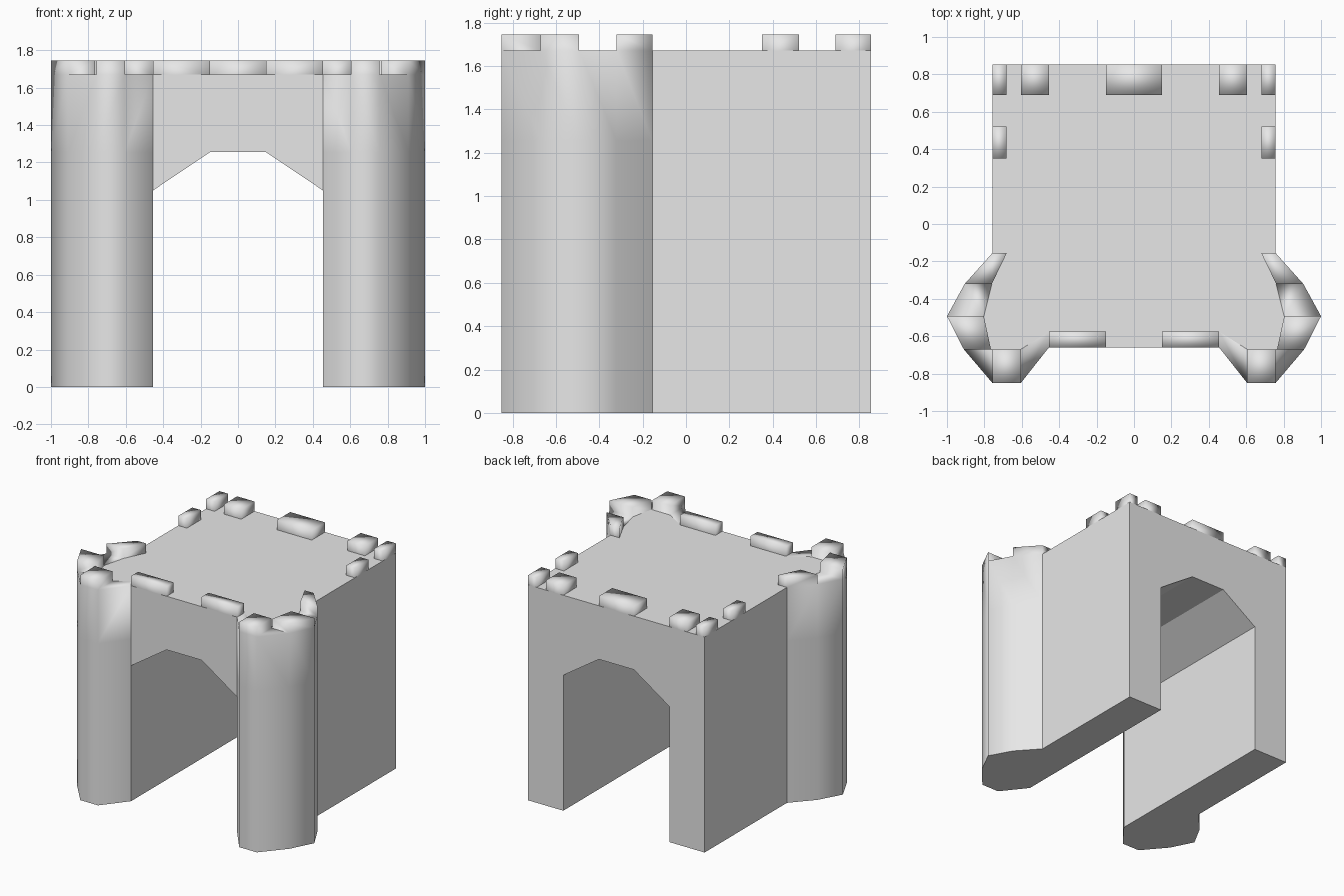
import bpy, bmesh
from mathutils import Vector

if "Cube" in bpy.data.objects:
    bpy.data.objects.remove(bpy.data.objects["Cube"], do_unlink=True)

stone = bpy.data.materials.new("grey_stone")
stone.use_nodes = True
stone.diffuse_color = (0.8, 0.8, 0.8, 1)
stone.node_tree.nodes["Principled BSDF"].inputs["Base Color"].default_value = (0.8, 0.8, 0.8, 1)

# Main dimensions
DECK, TOP, ARCH, SPRING = 1.67, 1.745, 1.255, 1.05
SIDE, GATE, CROWN = 0.757, 0.455, 0.15
BACK, FRONT = 0.853, -0.66

# Tower plan, from the side wall round to the gate: outer and inner edge of the parapet
OUTER = [(SIDE, -0.155), (0.905, -0.32), (1.0, -0.493), (0.91, -0.67),
         (SIDE, -0.85), (0.605, -0.85), (GATE, FRONT)]
INNER = [(0.68, -0.155), (0.76, -0.32), (0.803, -0.493), (0.765, -0.67),
         (SIDE, -0.67), (0.605, -0.67), (GATE, -0.575)]


def face(bm, coords, outward):
    """Add one face turned towards the outward direction."""
    f = bm.faces.new([bm.verts.new(c) for c in coords])
    f.normal_update()
    if f.normal.dot(Vector(outward)) < 0:
        f.normal_flip()


def at(points, z):
    return [(x, y, z) for x, y in points]


def wall(bm, a, b, z0, z1, outward):
    face(bm, [(*a, z0), (*b, z0), (*b, z1), (*a, z1)], outward)


def merlon(bm, plan):
    """Raised block on the deck, open underneath."""
    centre = sum((Vector(p) for p in plan), Vector((0, 0))) / len(plan)
    face(bm, at(plan, TOP), (0, 0, 1))
    for a, b in zip(plan, plan[1:] + plan[:1]):
        mid = (Vector(a) + Vector(b)) / 2 - centre
        wall(bm, a, b, DECK, TOP, (*mid, 0))


def finish(bm, name, smooth, mirror=True):
    bmesh.ops.remove_doubles(bm, verts=bm.verts, dist=0.0005)
    mesh = bpy.data.meshes.new(name)
    for f in bm.faces:
        f.smooth = smooth
    bm.to_mesh(mesh)
    bm.free()
    mesh.materials.append(stone)
    obj = bpy.data.objects.new(name, mesh)
    bpy.context.collection.objects.link(obj)
    if mirror:
        obj.modifiers.new("mirror", "MIRROR")
    return obj


# Gatehouse: flat walls, arched passage, deck and leg undersides
bm = bmesh.new()
arch = [(0, ARCH), (CROWN, ARCH), (GATE, SPRING), (GATE, 0)]
front = arch[:3] + [(GATE, DECK), (0, DECK)]
back = arch + [(SIDE, 0), (SIDE, DECK), (0, DECK)]
face(bm, [(x, FRONT, z) for x, z in front], (0, -1, 0))
face(bm, [(x, BACK, z) for x, z in back], (0, 1, 0))
for (x0, z0), (x1, z1) in zip(arch, arch[1:]):
    face(bm, [(x0, FRONT, z0), (x1, FRONT, z1), (x1, BACK, z1), (x0, BACK, z0)], (-1, 0, -1))
wall(bm, OUTER[0], (SIDE, BACK), 0, DECK, (1, 0, 0))
deck = [(0, FRONT), OUTER[-1]] + INNER[::-1] + [OUTER[0], (SIDE, BACK), (0, BACK)]
face(bm, at(deck, DECK), (0, 0, 1))
face(bm, at(OUTER + [(GATE, BACK), (SIDE, BACK)], 0), (0, 0, -1))
finish(bm, "gatehouse", False)

# Corner towers: smooth walls with alternating raised and low parapet sections
bm = bmesh.new()
heart = Vector((0.7, -0.5))
for i in range(len(OUTER) - 1):
    a, b, c, d = OUTER[i], OUTER[i + 1], INNER[i + 1], INNER[i]
    out = (*((Vector(a) + Vector(b)) / 2 - heart), 0)
    wall(bm, a, b, 0, ARCH, out)
    wall(bm, a, b, ARCH, DECK, out)
    if i % 2 == 0:
        merlon(bm, [a, b, c, d])
    else:
        face(bm, at([a, b, c, d], DECK), (0, 0, 1))
finish(bm, "corner_towers", True)


# Free-standing merlons along the walls
def block(name, x0, x1, y0, y1, mirror=True):
    bm = bmesh.new()
    merlon(bm, [(x0, y0), (x1, y0), (x1, y1), (x0, y1)])
    finish(bm, name, True, mirror)


block("front_merlons", CROWN, GATE, FRONT, -0.575)
block("side_merlons", 0.683, SIDE, 0.35, 0.52)
block("corner_merlons", 0.683, SIDE, 0.69, BACK)
block("back_merlons", GATE, 0.605, 0.69, BACK)
block("back_centre_merlon", -CROWN, CROWN, 0.69, BACK, False)
